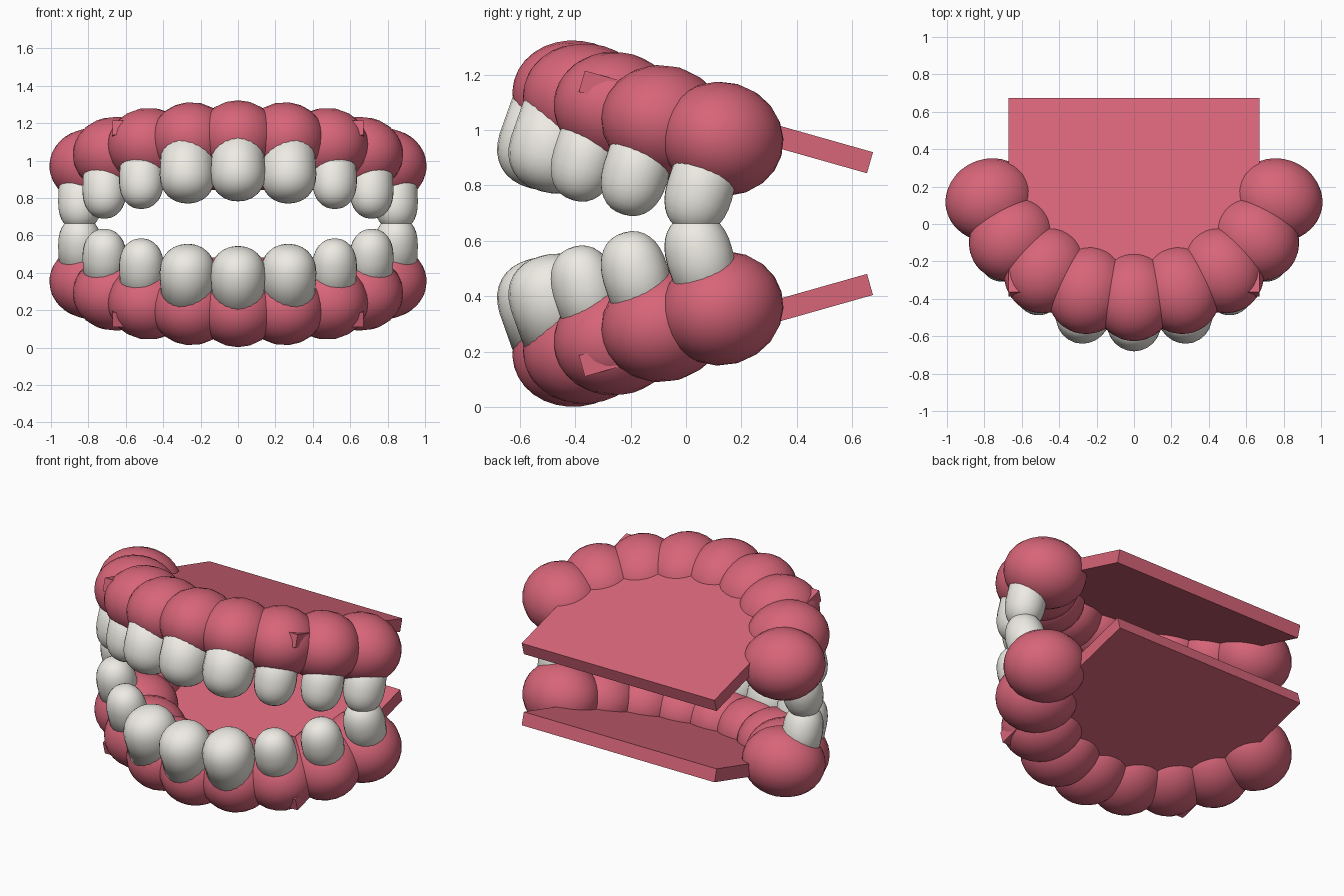
import bpy, bmesh, math
from mathutils import Matrix, Vector

if "Cube" in bpy.data.objects:
    bpy.data.objects.remove(bpy.data.objects["Cube"])

TILT = math.radians(15.8)   # slope of each jaw
STEP = math.radians(17.5)   # angle between neighbouring teeth
ARC_V = 0.284               # arch centre, in the jaw's own plane
MID_Z = 0.6625              # mirror height between the jaws


def material(name, rgb):
    m = bpy.data.materials.new(name)
    m.diffuse_color = (*rgb, 1)
    m.use_nodes = True
    m.node_tree.nodes["Principled BSDF"].inputs["Base Color"].default_value = m.diffuse_color
    return m


gum_mat = material("gum_pink", (0.68, 0.13, 0.19))
tooth_mat = material("tooth_white", (0.85, 0.83, 0.77))

upper = Matrix.Translation((0, 0.144, 1.029)) @ Matrix.Rotation(-TILT, 4, 'X')
lower = Matrix.Translation((0, 0, 2 * MID_Z)) @ Matrix.Diagonal((1, 1, -1, 1)) @ upper


def finish(bm, name, matrix, mat, smooth=True):
    bm.transform(matrix)
    bmesh.ops.recalc_face_normals(bm, faces=bm.faces)
    for f in bm.faces:
        f.smooth = smooth
    me = bpy.data.meshes.new(name)
    bm.to_mesh(me)
    bm.free()
    me.materials.append(mat)
    bpy.context.collection.objects.link(bpy.data.objects.new(name, me))


def on_arch(i, radius, w):
    """Frame on the arch: local x along the arch, local -y pointing outward."""
    a = i * STEP
    pos = Vector((radius * math.sin(a), ARC_V - radius * math.cos(a), w))
    return Matrix.Translation(pos) @ Matrix.Rotation(a, 4, 'Z')


def gum_ball():
    # egg-shaped gum segment with its poles pointing in and out
    bm = bmesh.new()
    bmesh.ops.create_uvsphere(bm, u_segments=20, v_segments=16, radius=1)
    bm.transform(Matrix.Diagonal((0.22, 0.24, 0.205, 1)) @ Matrix.Rotation(math.pi / 2, 4, 'X'))
    return bm


def tooth(rx, ry):
    # revolved profile: slightly tapered neck ending in a rounded dome
    profile = [(0, 0.17), (0.93, 0.17), (1, 0)]
    for k in range(1, 9):
        t = k / 8 * math.pi / 2
        c = max(math.cos(t), 0) if k < 8 else 0
        profile.append((c ** 0.88, -0.157 * math.sin(t) ** 0.88))
    bm = bmesh.new()
    vs = [bm.verts.new((r, 0, z)) for r, z in profile]
    es = [bm.edges.new(p) for p in zip(vs, vs[1:])]
    bmesh.ops.spin(bm, geom=vs + es, cent=(0, 0, 0), axis=(0, 0, 1),
                   angle=2 * math.pi, steps=24)
    bmesh.ops.remove_doubles(bm, verts=bm.verts, dist=1e-4)
    bm.transform(Matrix.Diagonal((rx, ry, 1, 1)))
    return bm


for jaw, M in (("upper", upper), ("lower", lower)):
    # flat palate / floor plate
    bm = bmesh.new()
    bmesh.ops.create_cube(bm, size=1)
    finish(bm, jaw + "_plate", M @ Matrix.Diagonal((1.34, 1.08, 0.079, 1)), gum_mat, False)
    # nine gum segments, each holding one tooth
    for i in range(-4, 5):
        tag = f"{jaw}_{{}}_{i + 5}"
        finish(gum_ball(), tag.format("gum"), M @ on_arch(i, 0.82, -0.062), gum_mat)
        size = (0.148, 0.158) if abs(i) < 2 else (0.122, 0.116)
        finish(tooth(*size), tag.format("tooth"), M @ on_arch(i, 0.9, -0.265), tooth_mat)
